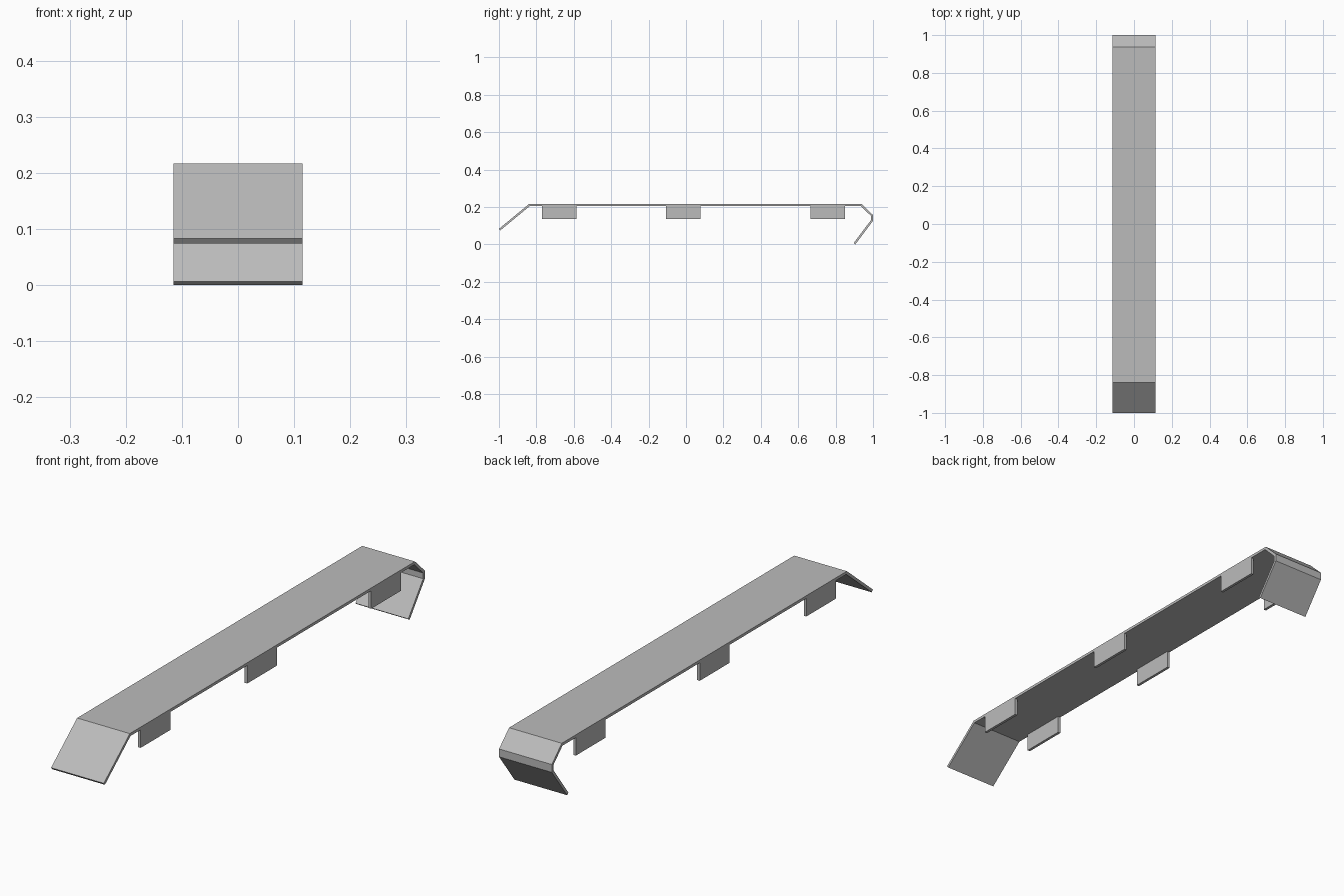
import bpy
import bmesh
from mathutils import Vector

HALF_WIDTH = 0.115
THICK = 0.011

cube = bpy.data.objects.get("Cube")
if cube:
    bpy.data.objects.remove(cube, do_unlink=True)

# Plain grey metal
grey = bpy.data.materials.new("grey_metal")
grey.use_nodes = True
colour = (0.5, 0.5, 0.5, 1)
grey.diffuse_color = colour
grey.node_tree.nodes["Principled BSDF"].inputs["Base Color"].default_value = colour


def finish(name, bm):
    bmesh.ops.recalc_face_normals(bm, faces=bm.faces)
    mesh = bpy.data.meshes.new(name)
    bm.to_mesh(mesh)
    bm.free()
    mesh.materials.append(grey)
    obj = bpy.data.objects.new(name, mesh)
    bpy.context.collection.objects.link(obj)
    return obj


def inset_path(path, distance):
    """Offset an open path to its right side with mitred corners."""
    normals = []
    for a, b in zip(path, path[1:]):
        d = (b - a).normalized()
        normals.append(Vector((d.y, -d.x)))
    result = []
    for i, p in enumerate(path):
        n1 = normals[max(i - 1, 0)]
        n2 = normals[min(i, len(normals) - 1)]
        result.append(p + (n1 + n2) * distance / (1 + n1.dot(n2)))
    return result


# Folded strip: front ramp, long deck, and hooked back lip (y, z)
outer = [Vector(p) for p in [(-1, 0.083), (-0.838, 0.217), (0.938, 0.217),
                             (1, 0.157), (1, 0.126), (0.905, 0)]]
inner = inset_path(outer, THICK)
bm = bmesh.new()
rows = [[[bm.verts.new((x, p.x, p.y)) for p in path] for path in (outer, inner)]
        for x in (-HALF_WIDTH, HALF_WIDTH)]
(lo, li), (ro, ri) = rows
for i in range(len(outer) - 1):
    j = i + 1
    for quad in ((lo[i], lo[j], ro[j], ro[i]), (li[i], li[j], ri[j], ri[i]),
                 (lo[i], lo[j], li[j], li[i]), (ro[i], ro[j], ri[j], ri[i])):
        bm.faces.new(quad)
for k in (0, -1):
    bm.faces.new((lo[k], ro[k], ri[k], li[k]))
finish("folded_strip", bm)

# Three pairs of side tabs hanging from the deck
TAB_LENGTH, TAB_BOTTOM, TAB_TOP = 0.185, 0.135, 0.207
for place, y in (("front", -0.678), ("middle", -0.014), ("back", 0.758)):
    for side, sign in (("left", 1), ("right", -1)):
        bm = bmesh.new()
        bmesh.ops.create_cube(bm, size=1)
        bmesh.ops.scale(bm, verts=bm.verts, vec=(THICK, TAB_LENGTH, TAB_TOP - TAB_BOTTOM))
        bmesh.ops.translate(bm, verts=bm.verts, vec=(
            sign * (HALF_WIDTH - THICK / 2), y, (TAB_TOP + TAB_BOTTOM) / 2))
        finish(f"{place}_{side}_tab", bm)
